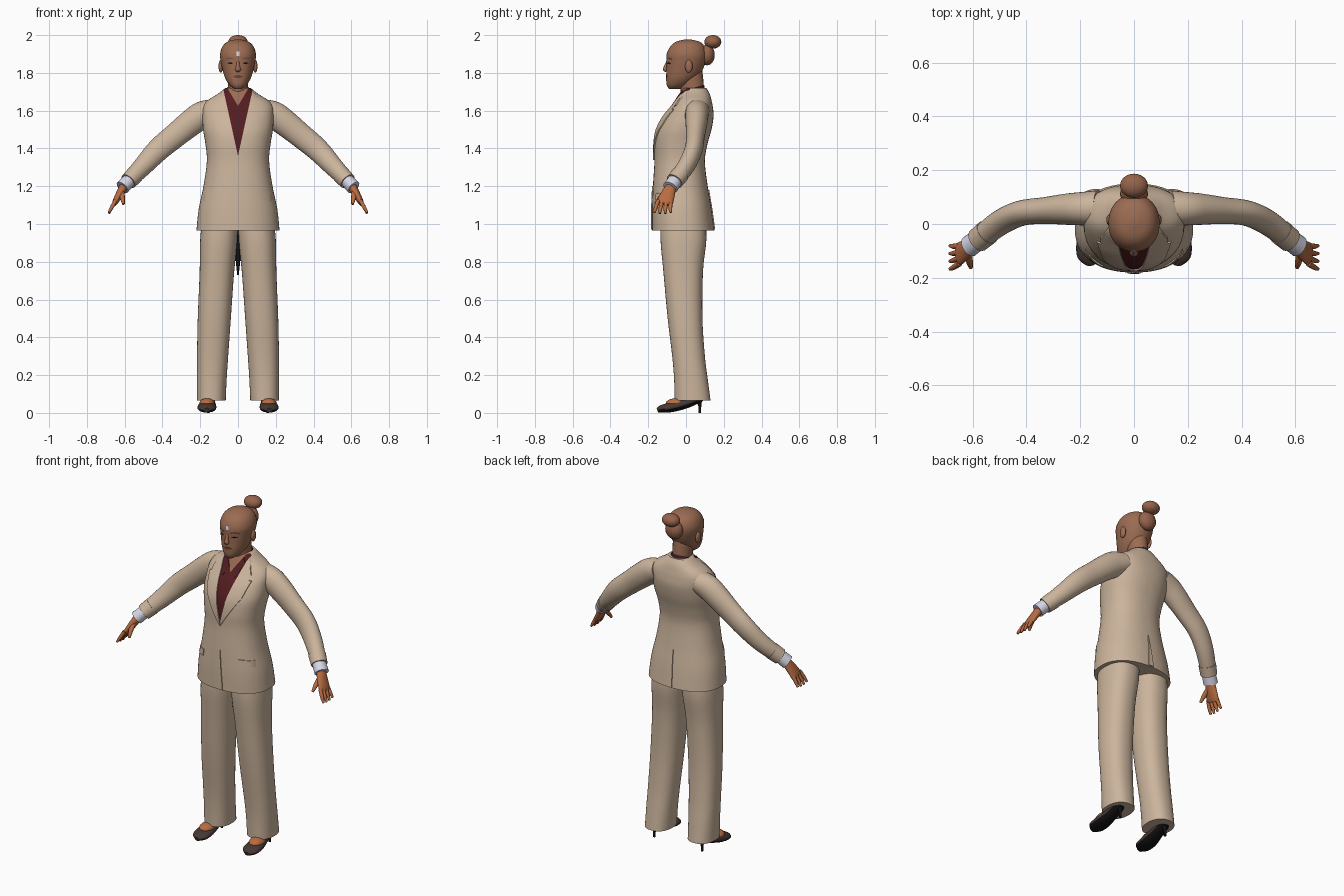
import bpy, bmesh, math
from mathutils import Vector
from mathutils.bvhtree import BVHTree

if "Cube" in bpy.data.objects:
    bpy.data.objects.remove(bpy.data.objects["Cube"])


def material(name, r, g, b):
    m = bpy.data.materials.new(name)
    m.use_nodes = True
    m.diffuse_color = (r, g, b, 1)
    node = m.node_tree.nodes["Principled BSDF"]
    node.inputs["Base Color"].default_value = (r, g, b, 1)
    node.inputs["Roughness"].default_value = 0.8
    return m


SUIT = material("tan suit", .60, .46, .335)
SHIRT = material("dark red shirt", .085, .012, .015)
FACE = material("brown skin", .33, .15, .085)
HAND = material("warm skin", .48, .15, .055)
HAIR = material("hair brown", .30, .125, .07)
CUFF = material("pale cuff", .68, .68, .80)
SHOE = material("shoe brown", .06, .04, .033)
BLACK = material("black", .006, .006, .006)
LIPS = material("dark lips", .16, .05, .035)


def finish(name, bm, *mats, angle=45):
    bmesh.ops.recalc_face_normals(bm, faces=bm.faces)
    me = bpy.data.meshes.new(name)
    bm.to_mesh(me)
    bm.free()
    for m in mats:
        me.materials.append(m)
    me.shade_smooth()
    me.set_sharp_from_angle(angle=math.radians(angle))
    ob = bpy.data.objects.new(name, me)
    bpy.context.collection.objects.link(ob)
    return ob


def smooth(rows, n):
    """Catmull-Rom rows between the given control rows."""
    out = []
    for i in range(len(rows) - 1):
        p = [rows[max(0, min(len(rows) - 1, i + k))] for k in (-1, 0, 1, 2)]
        for j in range(n):
            t = j / n
            out.append([b + .5 * t * (c - a + t * (2*a - 5*b + 4*c - d + t * (3*(b - c) + d - a)))
                        for a, b, c, d in zip(*p)])
    return out + [list(rows[-1])]


def loft(rings, caps=True):
    bm = bmesh.new()
    vs = [[bm.verts.new(p) for p in ring] for ring in rings]
    n = len(vs[0])
    for a, b in zip(vs, vs[1:]):
        for i in range(n):
            bm.faces.new((a[i], a[(i + 1) % n], b[(i + 1) % n], b[i]))
    if caps:
        bm.faces.new(vs[0])
        bm.faces.new(vs[-1])
    return bm


def stack(rows, n=4, sides=40, power=2.0, caps=True):
    """Level sections: z, x low, x high, y front, y back."""
    def bend(v):
        return math.copysign(abs(v) ** (2 / power), v)
    rings = []
    for z, x0, x1, y0, y1 in smooth(rows, n):
        ang = [2 * math.pi * i / sides for i in range(sides)]
        rings.append([((x0 + x1) / 2 + (x1 - x0) / 2 * bend(math.cos(a)),
                       (y0 + y1) / 2 + (y1 - y0) / 2 * bend(math.sin(a)), z) for a in ang])
    return loft(rings, caps)


def even(rows):
    return [(z, -w, w, f, b) for z, w, f, b in rows]


def tube(rows, ref=(0, 1, 0), n=4, sides=20, side=1):
    """Oval tube: x, y, z, radius along ref, other radius."""
    rows = smooth([(r[0] * side, *r[1:]) for r in rows], n)
    pts = [Vector(r[:3]) for r in rows]
    rings = []
    for i, r in enumerate(rows):
        t = (pts[min(i + 1, len(pts) - 1)] - pts[max(i - 1, 0)]).normalized()
        u = Vector(ref)
        u = (u - t * u.dot(t)).normalized()
        v = t.cross(u)
        rings.append([pts[i] + u * r[3] * math.cos(a) + v * r[4] * math.sin(a)
                      for a in (2 * math.pi * k / sides for k in range(sides))])
    return loft(rings)


def ball(name, centre, size, mat):
    bm = bmesh.new()
    bmesh.ops.create_uvsphere(bm, u_segments=24, v_segments=14, radius=1)
    for v in bm.verts:
        v.co = Vector(c + k * s for c, k, s in zip(centre, v.co, size))
    return finish(name, bm, mat)


def cut(bm, co, no):
    bmesh.ops.bisect_plane(bm, geom=bm.verts[:] + bm.edges[:] + bm.faces[:],
                           plane_co=co, plane_no=no, dist=1e-5)


def plate(name, target, outline, mat, side=1, facing=-1, thick=.006):
    """Thin patch from an x, z outline laid on the front or back of a target."""
    me = target.data
    tree = BVHTree.FromPolygons([v.co for v in me.vertices], [p.vertices[:] for p in me.polygons])
    bm = bmesh.new()
    bm.faces.new([bm.verts.new((x * side, 0, z)) for x, z in outline])
    bmesh.ops.triangulate(bm, faces=bm.faces)
    xs, zs = zip(*((v.co.x, v.co.z) for v in bm.verts))
    for axis, lo, hi in ((0, min(xs), max(xs)), (2, min(zs), max(zs))):
        no = Vector((0, 0, 0))
        no[axis] = 1
        steps = max(2, int((hi - lo) / .015))
        for k in range(1, steps):
            cut(bm, no * (lo + (hi - lo) * k / steps), no)
    for v in bm.verts:
        start = Vector((v.co.x, facing, v.co.z))
        hit = tree.ray_cast(start, Vector((0, -facing, 0)))[0]
        if hit is None:
            hit = tree.find_nearest(Vector((v.co.x, 0, v.co.z)))[0]
        v.co = hit - Vector((0, facing * .001, 0))
    top = bmesh.ops.extrude_face_region(bm, geom=bm.faces[:])["geom"]
    for v in top:
        if isinstance(v, bmesh.types.BMVert):
            v.co.y += facing * thick
    return finish(name, bm, mat)


# Jacket body with the open neckline cut in
bm = stack(even([(.965, .22, -.18, .15), (1.08, .208, -.18, .135), (1.2, .183, -.175, .115),
                 (1.33, .165, -.167, .10), (1.42, .172, -.167, .113), (1.5, .185, -.155, .135),
                 (1.57, .188, -.12, .146), (1.62, .185, -.08, .142), (1.655, .16, -.055, .135),
                 (1.69, .105, -.035, .125), (1.72, .068, -.015, .108)]), n=5, sides=56, power=2.3)
openings = ((1.36, .22), (1.625, .6))
for z, slope in openings:
    for s in (1, -1):
        cut(bm, (0, 0, z), (s, 0, -slope))
for f in bm.faces:
    c = f.calc_center_median()
    for i, (z, slope) in enumerate(openings):
        if c.y < .02 and abs(c.x) < (c.z - z) * slope:
            f.material_index = i + 1
jacket = finish("jacket_body", bm, SUIT, SHIRT, FACE)
plate("front_overlap", jacket, [(.006, 1.2), (-.025, .97), (.025, .97)], SUIT)
plate("back_vent", jacket, [(0, 1.18), (-.012, .97), (.022, .97)], SUIT, facing=1)

# Shirt collar standing round the neck, open at the front
bm = stack(even([(1.67, .078, -.05, .106), (1.70, .068, -.045, .10), (1.722, .06, -.04, .096)]),
           caps=False)
for v in bm.verts:
    v.co.z += .3 * (v.co.y - .05)
bmesh.ops.delete(bm, geom=[f for f in bm.faces if f.calc_center_median().y < 0
                           and abs(f.calc_center_median().x) < .04], context="FACES")
collar = finish("shirt_collar", bm, SHIRT)
mod = collar.modifiers.new("Thickness", "SOLIDIFY")
mod.thickness = .005

# Head, neck and hair bun
head = finish("head", stack(even([
    (1.715, .02, -.09, -.03), (1.735, .045, -.102, .01), (1.77, .067, -.105, .055),
    (1.81, .08, -.104, .085), (1.86, .091, -.103, .105), (1.9, .095, -.102, .11),
    (1.94, .082, -.083, .098), (1.965, .056, -.052, .072), (1.977, .015, -.005, .025)]),
    power=2.1), FACE, angle=70)
finish("neck", tube([(0, .035, 1.6, .062, .058), (0, .033, 1.72, .062, .053),
                     (0, .02, 1.82, .065, .055)]), FACE)
finish("nose", tube([(0, -.098, 1.862, .006, .007), (0, -.107, 1.835, .009, .01),
                     (0, -.108, 1.818, .014, .016), (0, -.102, 1.808, .005, .009)]), FACE)
ball("hair_bun", (0, .142, 1.964), (.052, .045, .036), HAIR)
ball("hair_roll", (0, .112, 1.895), (.052, .04, .055), HAIR)
plate("mouth", head, [(-.028, 1.782), (-.008, 1.789), (.008, 1.789), (.028, 1.782),
                      (.01, 1.773), (-.01, 1.773)], LIPS, thick=.003)
plate("forehead_mark", head, [(-.008, 1.89), (.008, 1.89), (.008, 1.912), (-.008, 1.912)],
      CUFF, thick=.002)
finish("inner_lining", tube([(0, -.02, .98, .03, .02), (0, -.02, .85, .03, .016),
                             (0, -.02, .73, .01, .004)]), BLACK)

for side, s in (("left", 1), ("right", -1)):
    # Facial details
    ball(side + "_ear", (s * .091, .015, 1.835), (.012, .02, .034), FACE)
    plate(side + "_eye", head, [(.025, 1.85), (.04, 1.857), (.058, 1.852), (.042, 1.846)],
          BLACK, s, thick=.002)
    plate(side + "_eyebrow", head, [(.02, 1.873), (.045, 1.882), (.066, 1.872), (.045, 1.877)],
          LIPS, s, thick=.002)

    # Lapels, shirt points and pocket flaps
    plate(side + "_lapel", jacket, [(0, 1.34), (.003, 1.375), (.076, 1.705), (.09, 1.69),
          (.125, 1.63), (.103, 1.613), (.137, 1.605), (.115, 1.52)], SUIT, s, thick=.008)
    plate(side + "_shirt_point", jacket, [(.012, 1.645), (.05, 1.705), (.07, 1.68), (.038, 1.605)],
          SHIRT, s, thick=.005)
    plate(side + "_pocket_flap", jacket, [(.115, 1.165), (.18, 1.155), (.184, 1.118), (.12, 1.128)],
          SUIT, s, thick=.007)

    # Sleeve, hem band and shirt cuff
    finish(side + "_sleeve", tube([
        (.13, .06, 1.6, .065, .062), (.19, .057, 1.577, .062, .072), (.25, .055, 1.535, .058, .07),
        (.33, .05, 1.47, .05, .065), (.42, .04, 1.395, .047, .061), (.5, .003, 1.31, .046, .052),
        (.578, -.058, 1.228, .042, .042)], sides=28, side=s), SUIT)
    finish(side + "_sleeve_band", tube([(.545, -.031, 1.262, .048, .048),
                                        (.58, -.06, 1.226, .046, .045)], n=1, side=s), SUIT)
    finish(side + "_cuff", tube([(.57, -.053, 1.237, .038, .036),
                                 (.612, -.083, 1.193, .041, .038)], n=1, side=s), CUFF)

    # Hand with four fingers and a thumb
    finish(side + "_palm", tube([(.6, -.075, 1.205, .026, .024), (.623, -.093, 1.165, .036, .021),
                                 (.648, -.11, 1.12, .043, .016), (.655, -.115, 1.104, .038, .01)],
                                side=s), HAND)
    for i, finger in enumerate(("index", "middle", "ring", "little")):
        k = 1.5 - i
        finish(f"{side}_{finger}_finger", tube([
            (.648, -.114 - k * .022, 1.125, .011, .011), (.67, -.122 - k * .026, 1.085, .010, .010),
            (.684, -.124 - k * .029, 1.052 + abs(k) * .006, .006, .006)], sides=10, side=s), HAND)
    finish(side + "_thumb", tube([(.615, -.1, 1.175, .014, .014), (.612, -.138, 1.138, .013, .012),
                                  (.606, -.162, 1.105, .007, .007)], ref=(1, 0, 0), sides=10,
                                 side=s), HAND)

    # Trouser leg
    rows = [(.065, .065, .218, -.06, .13), (.18, .06, .218, -.063, .115), (.3, .052, .217, -.073, .10),
            (.5, .038, .213, -.097, .087), (.75, .02, .203, -.12, .09), (.92, .002, .2, -.135, .108),
            (1.05, .0, .185, -.13, .1)]
    rows = [(z, *sorted((a * s, b * s)), f, k) for z, a, b, f, k in rows]
    finish(side + "_trouser_leg", stack(rows, power=2.3), SUIT)

    # Open shoe with a black sole and thin heel
    bm = tube([(.165, -.152, .014, .015, .012), (.165, -.125, .022, .045, .021),
               (.164, -.07, .032, .05, .027), (.16, 0, .052, .04, .028),
               (.158, .06, .076, .034, .026), (.157, .088, .08, .02, .018)], ref=(1, 0, 0), side=s)
    bmesh.ops.recalc_face_normals(bm, faces=bm.faces)
    for f in bm.faces:
        f.material_index = int(f.normal.z < -.35)
    finish(side + "_shoe", bm, SHOE, BLACK)
    ball(side + "_instep", (s * .164, -.055, .05), (.041, .052, .027), HAND)
    finish(side + "_heel", tube([(.158, .07, .07, .016, .016), (.158, .073, .035, .008, .008),
                                 (.158, .073, 0, .007, .007)], sides=12, side=s), BLACK)
